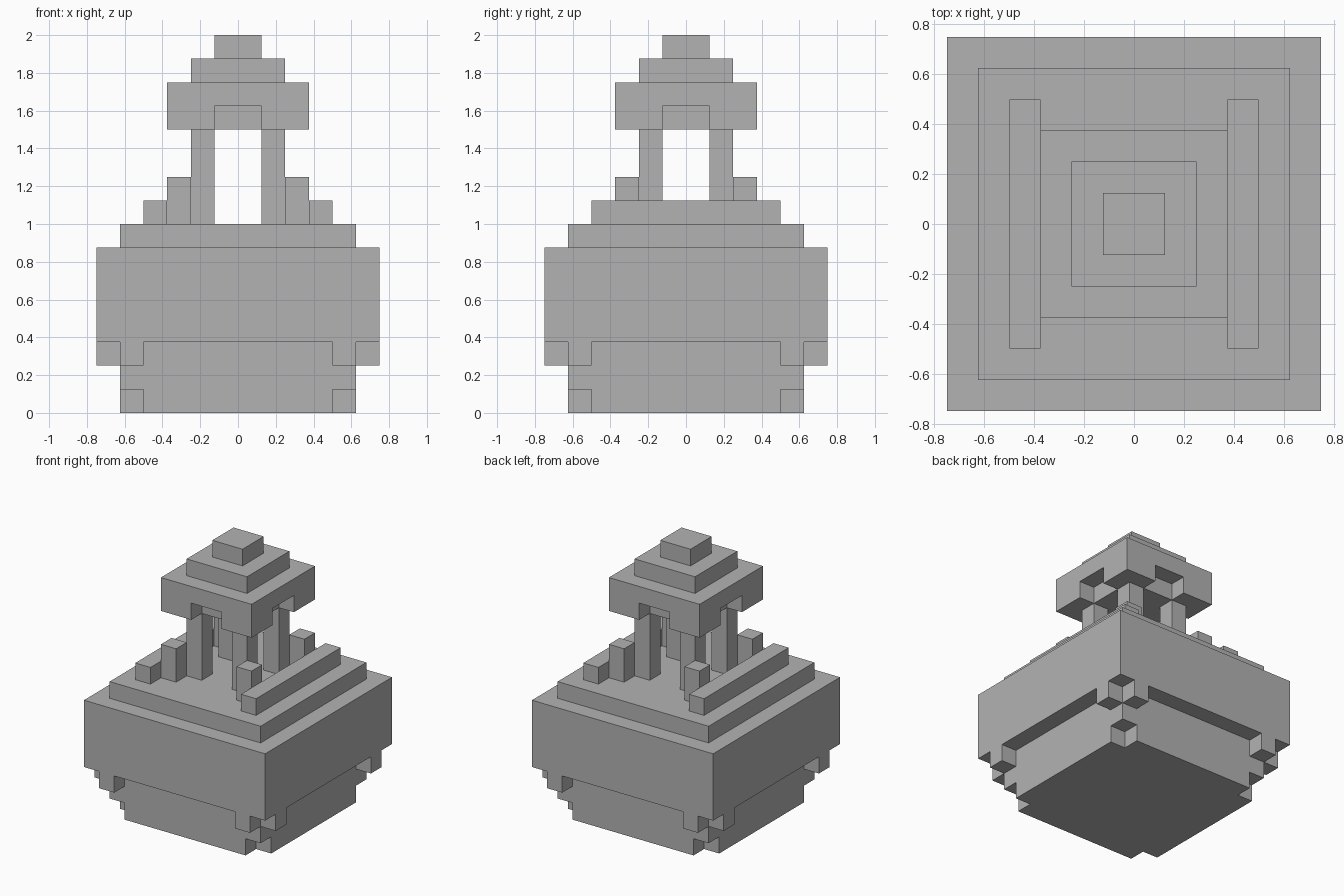
import bpy
import bmesh
from mathutils import Matrix, Vector

if "Cube" in bpy.data.objects:
    bpy.data.objects.remove(bpy.data.objects["Cube"], do_unlink=True)

U = 0.125      # block size
SINK = 0.02    # overlap hidden inside the part below
SIGNS = (-1, 1)

GREY = (0.45, 0.45, 0.45, 1)
stone = bpy.data.materials.new("stone_grey")
stone.use_nodes = True
stone.diffuse_color = GREY
stone.node_tree.nodes["Principled BSDF"].inputs["Base Color"].default_value = GREY


def box(name, low, high):
    """Box between two corners."""
    low, high = Vector(low), Vector(high)
    bm = bmesh.new()
    size = Matrix.Diagonal((*(high - low), 1))
    bmesh.ops.create_cube(bm, size=1, matrix=Matrix.Translation((low + high) / 2) @ size)
    mesh = bpy.data.meshes.new(name)
    bm.to_mesh(mesh)
    bm.free()
    mesh.materials.append(stone)
    obj = bpy.data.objects.new(name, mesh)
    bpy.context.collection.objects.link(obj)
    return obj


def slab(name, half, z0, z1):
    """Square slab centred on the vertical axis, sizes in blocks."""
    h = half * U
    return box(name, (-h, -h, z0), (h, h, z1))


def cut(obj, low, high):
    """Carve a box out of a part."""
    cutter = box("cutter", low, high)
    cutter.hide_render = True
    mod = obj.modifiers.new("cut", "BOOLEAN")
    mod.operation = "DIFFERENCE"
    mod.solver = "EXACT"
    mod.object = cutter
    bpy.context.view_layer.objects.active = obj
    bpy.ops.object.modifier_apply(modifier=mod.name)
    bpy.data.objects.remove(cutter, do_unlink=True)


def cut_sides(obj, half, inner, outer, z0, z1):
    """Carve the same notch into the middle of all four sides."""
    for s in SIGNS:
        a, b = sorted((s * inner, s * outer))
        cut(obj, (-half, a, z0), (half, b, z1))
        cut(obj, (a, -half, z0), (b, half, z1))


def cut_corners(obj, inner, outer, z0, z1):
    """Carve the four vertical corners."""
    for sx in SIGNS:
        for sy in SIGNS:
            xs, ys = sorted((sx * inner, sx * outer)), sorted((sy * inner, sy * outer))
            cut(obj, (xs[0], ys[0], z0), (xs[1], ys[1], z1))


def four_posts(name, inner, top):
    """One-block square posts standing at the four diagonals."""
    for sx in SIGNS:
        for sy in SIGNS:
            xs = sorted((sx * inner * U, sx * (inner + 1) * U))
            ys = sorted((sy * inner * U, sy * (inner + 1) * U))
            side = "left" if sx > 0 else "right"
            end = "back" if sy > 0 else "front"
            box(f"{name}_{end}_{side}", (xs[0], ys[0], 8 * U - SINK), (xs[1], ys[1], top))


# Foot with clipped bottom corners
foot = slab("foot", 5, 0, 3 * U + SINK)
cut_corners(foot, 4 * U, 6 * U, -U, U)

# Main body, its lower rim cut back to leave small hanging blocks
body = slab("body", 6, 2 * U, 7 * U)
cut_sides(body, 4 * U, 5 * U - SINK, 7 * U, U, 3 * U)
cut_corners(body, 5 * U, 7 * U, U, 3 * U)

# Deck with a rail on each side
slab("deck", 5, 7 * U - SINK, 8 * U)
for s, label in ((1, "left"), (-1, "right")):
    a, b = sorted((s * 3 * U, s * 4 * U))
    box("rail_" + label, (a, -4 * U, 8 * U - SINK), (b, 4 * U, 9 * U))

# Pillars carrying the roof, and short posts outside them
four_posts("pillar", 1, 12 * U + SINK)
four_posts("short_post", 2, 10 * U)

# Stepped roof with a notch in each eave
roof = slab("roof", 3, 12 * U, 14 * U)
cut_sides(roof, U, 2 * U, 4 * U, 11 * U, 13 * U)
slab("roof_step", 2, 14 * U - SINK, 15 * U)
slab("finial", 1, 15 * U - SINK, 16 * U)
